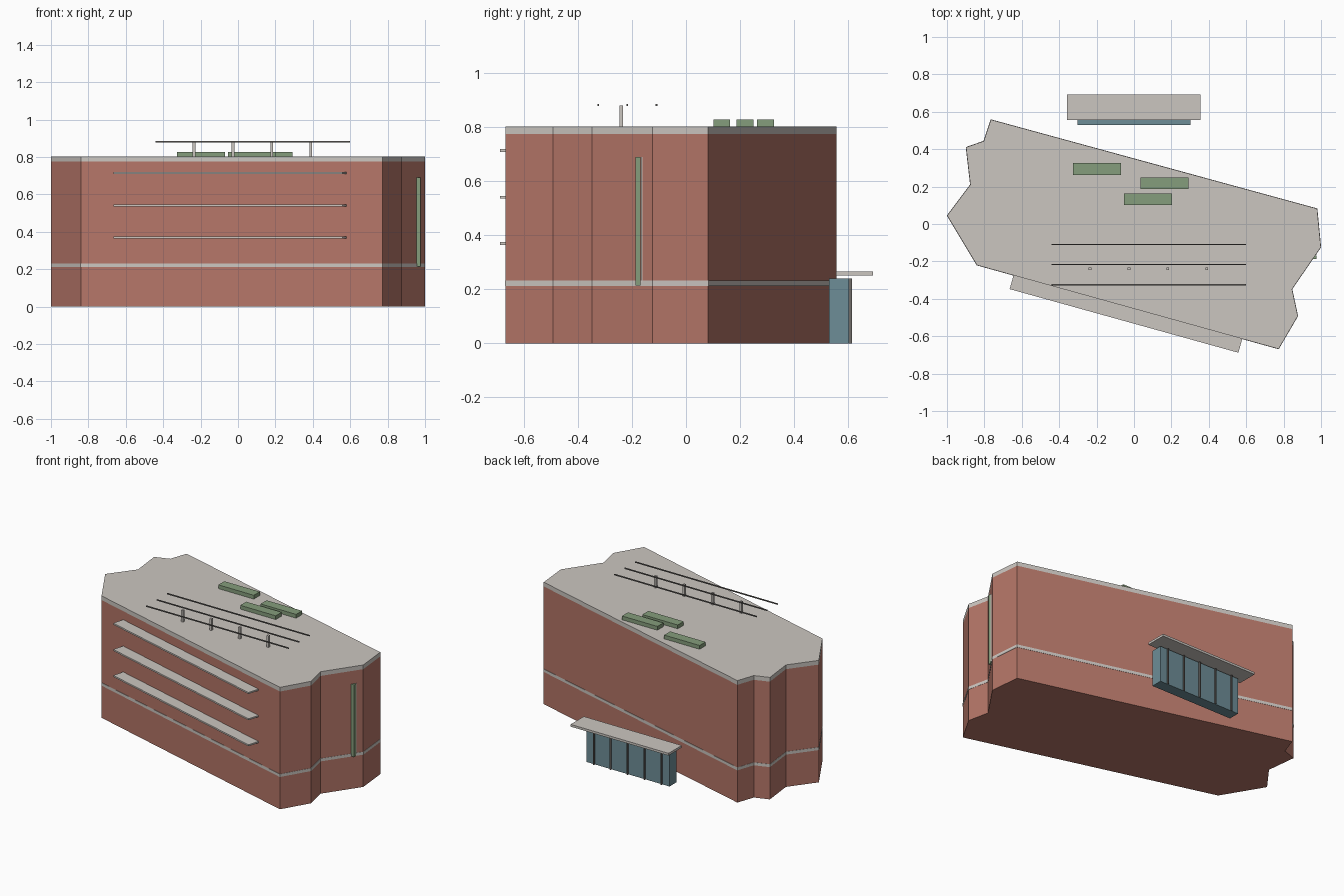
import bpy, bmesh
from mathutils import Vector

if "Cube" in bpy.data.objects:
    bpy.data.objects.remove(bpy.data.objects["Cube"])


def material(name, rgb):
    m = bpy.data.materials.new(name)
    m.diffuse_color = (*rgb, 1)
    m.use_nodes = True
    m.node_tree.nodes["Principled BSDF"].inputs["Base Color"].default_value = m.diffuse_color
    return m


brick = material("brick", (0.46, 0.18, 0.138))
stone = material("pale_stone", (0.60, 0.565, 0.53))
green = material("planting_green", (0.235, 0.34, 0.20))
glass = material("blue_glass", (0.155, 0.27, 0.31))
metal = material("dark_metal", (0.16, 0.15, 0.14))


def prism(name, points, z0, z1, mat):
    """Extrude a plan outline between two heights."""
    bm = bmesh.new()
    base = bm.faces.new([bm.verts.new((x, y, z0)) for x, y in points])
    top = bmesh.ops.extrude_face_region(bm, geom=[base])["geom"]
    verts = [v for v in top if isinstance(v, bmesh.types.BMVert)]
    bmesh.ops.translate(bm, verts=verts, vec=(0, 0, z1 - z0))
    bmesh.ops.recalc_face_normals(bm, faces=bm.faces)
    mesh = bpy.data.meshes.new(name)
    bm.to_mesh(mesh)
    bm.free()
    mesh.materials.append(mat)
    ob = bpy.data.objects.new(name, mesh)
    bpy.context.collection.objects.link(ob)
    return ob


def box(name, x0, x1, y0, y1, z0, z1, mat):
    return prism(name, [(x0, y0), (x1, y0), (x1, y1), (x0, y1)], z0, z1, mat)


def offset(points, d):
    """Push a counter-clockwise outline outwards by d."""
    out = []
    for i, p in enumerate(points):
        a, b, c = Vector(points[i - 1]), Vector(p), Vector(points[(i + 1) % len(points)])
        e, f = (b - a).normalized(), (c - b).normalized()
        n, m = Vector((e.y, -e.x)), Vector((f.y, -f.x))
        out.append(tuple(b + (n + m) * d / (1 + n.dot(m))))
    return out


# Faceted main block with stone belt and roof slab
plan = [(-0.84, -0.22), (0.773, -0.668), (0.876, -0.492), (0.845, -0.348),
        (0.999, -0.124), (0.979, 0.082), (-0.765, 0.558), (-0.804, 0.443),
        (-0.898, 0.41), (-0.875, 0.21), (-0.999, 0.045)]
prism("brick_walls", plan, 0, 0.775, brick)
prism("roof_slab", plan, 0.775, 0.803, stone)
prism("stone_belt", offset(plan, 0.0015), 0.213, 0.232, stone)

# Slanted sun ledges along the front wall
ledge = [(-0.665, -0.348), (0.558, -0.688), (0.58, -0.61), (-0.643, -0.27)]
for i, z in enumerate((0.37, 0.541, 0.714)):
    prism(f"front_ledge_{i + 1}", ledge, z - 0.005, z + 0.005, stone)

# Roof planters
for i, (x, y) in enumerate([(-0.198, 0.294), (0.163, 0.218), (0.075, 0.132)]):
    box(f"roof_planter_{i + 1}", x - 0.129, x + 0.129, y - 0.031, y + 0.031, 0.803, 0.828, green)

# Roof pergola rails and posts
for i, y in enumerate((-0.325, -0.217, -0.109)):
    box(f"pergola_rail_{i + 1}", -0.44, 0.598, y - 0.003, y + 0.003, 0.879, 0.886, metal)
for i in range(4):
    x = -0.235 + 0.208 * i
    box(f"pergola_post_{i + 1}", x - 0.007, x + 0.007, -0.247, -0.233, 0.803, 0.88, stone)

# Vertical planted strip with stone trim on the right wall
box("green_strip", 0.953, 0.977, -0.187, -0.169, 0.215, 0.69, green)
box("strip_trim", 0.955, 0.976, -0.167, -0.161, 0.225, 0.69, stone)

# Glazed rear entrance with mullions and canopy
box("entrance_glass", -0.303, 0.301, 0.53, 0.604, 0, 0.241, glass)
for i in range(5):
    x = -0.247 + 0.123 * i
    box(f"entrance_mullion_{i + 1}", x - 0.004, x + 0.004, 0.604, 0.614, 0, 0.241, metal)
box("entrance_canopy", -0.358, 0.355, 0.556, 0.693, 0.252, 0.267, stone)
